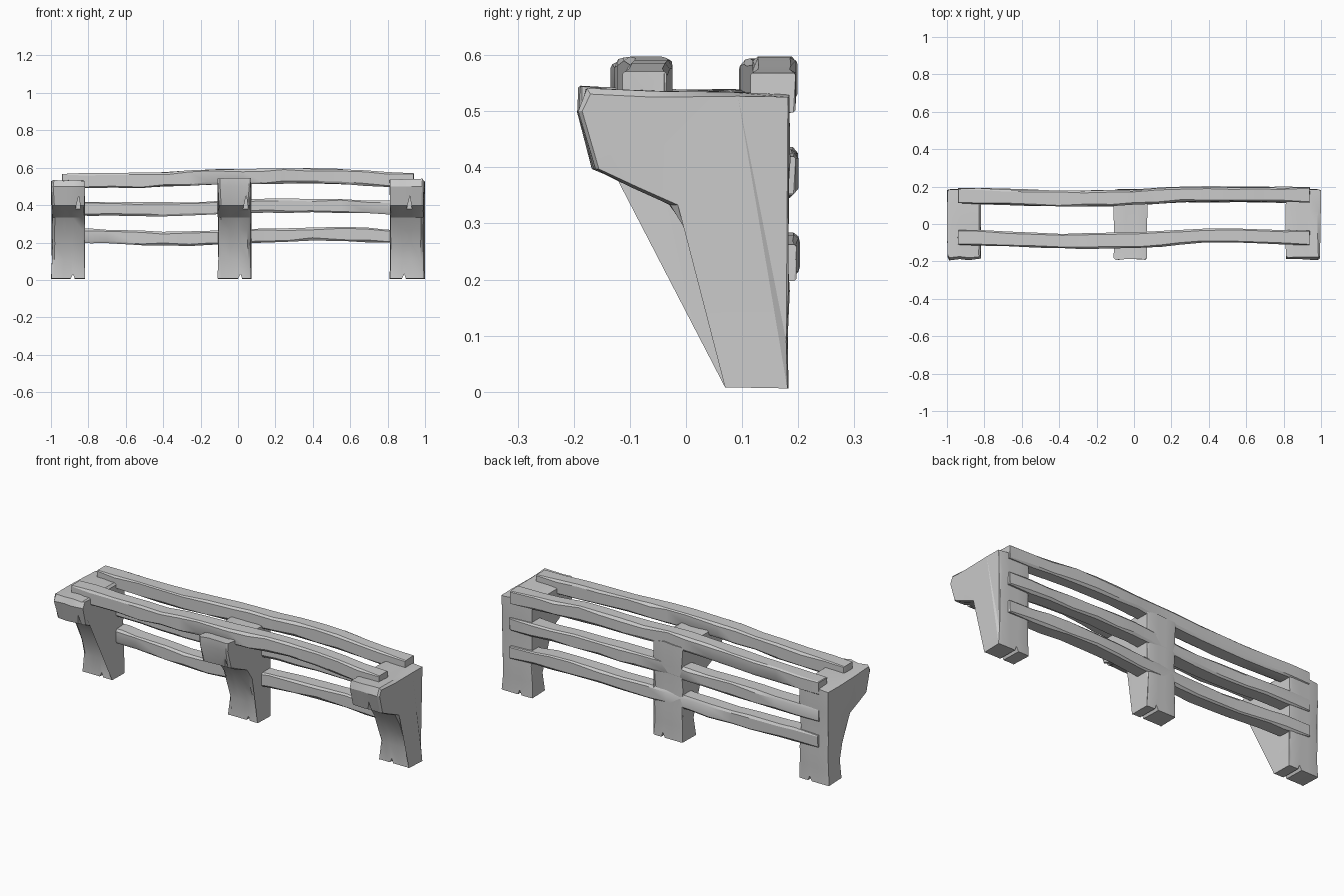
import bpy, bmesh, random
from mathutils import Vector

if "Cube" in bpy.data.objects:
    bpy.data.objects.remove(bpy.data.objects["Cube"])

random.seed(4)


def jit(a):
    return random.uniform(-a, a)


def loft(name, rings):
    """Skin a list of equal-length closed rings and cap both ends."""
    bm = bmesh.new()
    vs = [[bm.verts.new(p) for p in r] for r in rings]
    n = len(rings[0])
    for a, b in zip(vs, vs[1:]):
        for i in range(n):
            j = (i + 1) % n
            bm.faces.new((a[i], a[j], b[j], b[i]))
    caps = [bm.faces.new(vs[0]), bm.faces.new(vs[-1])]
    bmesh.ops.triangulate(bm, faces=caps)
    bmesh.ops.recalc_face_normals(bm, faces=bm.faces)
    me = bpy.data.meshes.new(name)
    bm.to_mesh(me)
    bm.free()
    ob = bpy.data.objects.new(name, me)
    bpy.context.collection.objects.link(ob)
    return ob


def activate(ob):
    bpy.ops.object.select_all(action='DESELECT')
    ob.select_set(True)
    bpy.context.view_layer.objects.active = ob


def cut_wedge(ob, x, half, y0, y1, z0, z1):
    """Split in the wood: a triangular prism running along y."""
    tri = [(x - half, z0), (x + half, z0), (x + half * 0.2, z1)]
    cutter = loft("split_cutter", [[(px, y, pz) for px, pz in tri] for y in (y0, y1)])
    cutter.hide_render = True
    mod = ob.modifiers.new("split", 'BOOLEAN')
    mod.operation, mod.solver, mod.object = 'DIFFERENCE', 'EXACT', cutter
    activate(ob)
    bpy.ops.object.modifier_apply(modifier=mod.name)
    bpy.data.objects.remove(cutter, do_unlink=True)


def shade(ob):
    activate(ob)
    bpy.ops.object.shade_smooth_by_angle(angle=0.5)


# Posts: bracket-shaped side profile (y, z), thickened along x
PROFILE = [(0.183, 0.006), (0.181, 0.09), (0.185, 0.18), (0.178, 0.29), (0.186, 0.41),
           (0.184, 0.525), (0.08, 0.530), (-0.06, 0.530), (-0.180, 0.533),
           (-0.190, 0.500), (-0.163, 0.397), (-0.095, 0.365), (-0.025, 0.333),
           (0.015, 0.270), (0.045, 0.195), (0.072, 0.110), (0.072, 0.008)]


def post(name, x0, x1, dy, dz, split):
    rings = []
    for t in (0, 0.07, 0.35, 0.65, 0.93, 1):
        ring = []
        edge = t in (0, 1)
        for y, z in PROFILE:
            # worn outer edges pull slightly towards the middle of the board
            inset = 0.008 if edge else 0
            front = y < 0.1 and 0.05 < z < 0.54
            py = y + (inset + jit(0.005) if front else -inset * 0.3)
            pz = z - (inset * 0.6 + jit(0.004) if z > 0.5 else 0)
            if z > 0.5 and y < -0.1:
                py, pz = py + dy, pz + dz
            waist = 0.005 if 0.08 < z < 0.45 else 0
            px = x0 + (x1 - x0) * t + (waist if t < 0.5 else -waist) + jit(0.003)
            if z > 0.5 and y >= -0.1:
                pz += dz * 0.6
            ring.append((px, py, max(pz, 0.002)))
        rings.append(ring)
    ob = loft(name, rings)
    xs = x0 + (x1 - x0) * split
    cut_wedge(ob, xs, 0.022, -0.1, 0.3, -0.02, 0.032)       # foot split
    cut_wedge(ob, xs + 0.03, 0.022, -0.3, -0.125, 0.34, 0.45)  # nose split
    shade(ob)


post("left_post", -0.998, -0.818, 0.004, 0.0, 0.62)
post("middle_post", -0.108, 0.070, -0.009, 0.012, 0.66)
post("right_post", 0.810, 0.996, 0.0, 0.005, 0.4)


def sample(keys, x):
    """Smoothly interpolate (x, value) keys."""
    for (xa, a), (xb, b) in zip(keys, keys[1:]):
        if x <= xb:
            t = (x - xa) / (xb - xa)
            t = t * t * (3 - 2 * t)
            return a + (b - a) * t
    return keys[-1][1]


# Rails: wavy hewn planks with chamfered corners
def rail(name, ypath, zpath, width, height):
    rings, n = [], 15
    for i in range(n):
        x = -0.94 + 1.88 * i / (n - 1) + (jit(0.03) if 0 < i < n - 1 else 0)
        yc, zc = sample(ypath, x), sample(zpath, x)
        end = i in (0, n - 1)
        w, h = width / 2 + jit(0.003), height / 2 + jit(0.003)
        if end:
            w, h = w * 0.95, h * 0.93
        ring = []
        for sy, sz in ((1, -1), (1, 1), (-1, 1), (-1, -1)):
            c = 0.004 if end else random.uniform(0.005, 0.016)
            c2 = 0.004 if end else random.uniform(0.005, 0.012)
            pair = [(sy * w, sz * (h - c)), (sy * (w - c2), sz * h)]
            if sy * sz > 0:
                pair = pair
            else:
                pair.reverse()
            ring += [(x + (jit(0.003) if end else 0), yc + a, zc + b) for a, b in pair]
        rings.append(ring)
    shade(loft(name, rings))


FRONT_Y = [(-0.94, -0.072), (-0.3, -0.092), (0.0, -0.086), (0.45, -0.060), (0.94, -0.074)]
BACK_Y = [(-0.94, 0.150), (-0.3, 0.136), (-0.02, 0.140), (0.25, 0.158), (0.5, 0.159), (0.94, 0.155)]
TOP_Z = [(-0.94, 0.531), (-0.6, 0.532), (0.0, 0.553), (0.4, 0.557), (0.94, 0.533)]
MID_Z = [(-0.94, 0.380), (-0.3, 0.378), (0.1, 0.397), (0.4, 0.397), (0.94, 0.386)]
LOW_Z = [(-0.94, 0.238), (-0.3, 0.220), (0.1, 0.236), (0.5, 0.247), (0.94, 0.230)]

rail("front_seat_rail", FRONT_Y, TOP_Z, 0.080, 0.078)
rail("back_seat_rail", BACK_Y, TOP_Z, 0.080, 0.078)
rail("upper_back_rail", BACK_Y, MID_Z, 0.084, 0.072)
rail("lower_back_rail", BACK_Y, LOW_Z, 0.084, 0.074)
